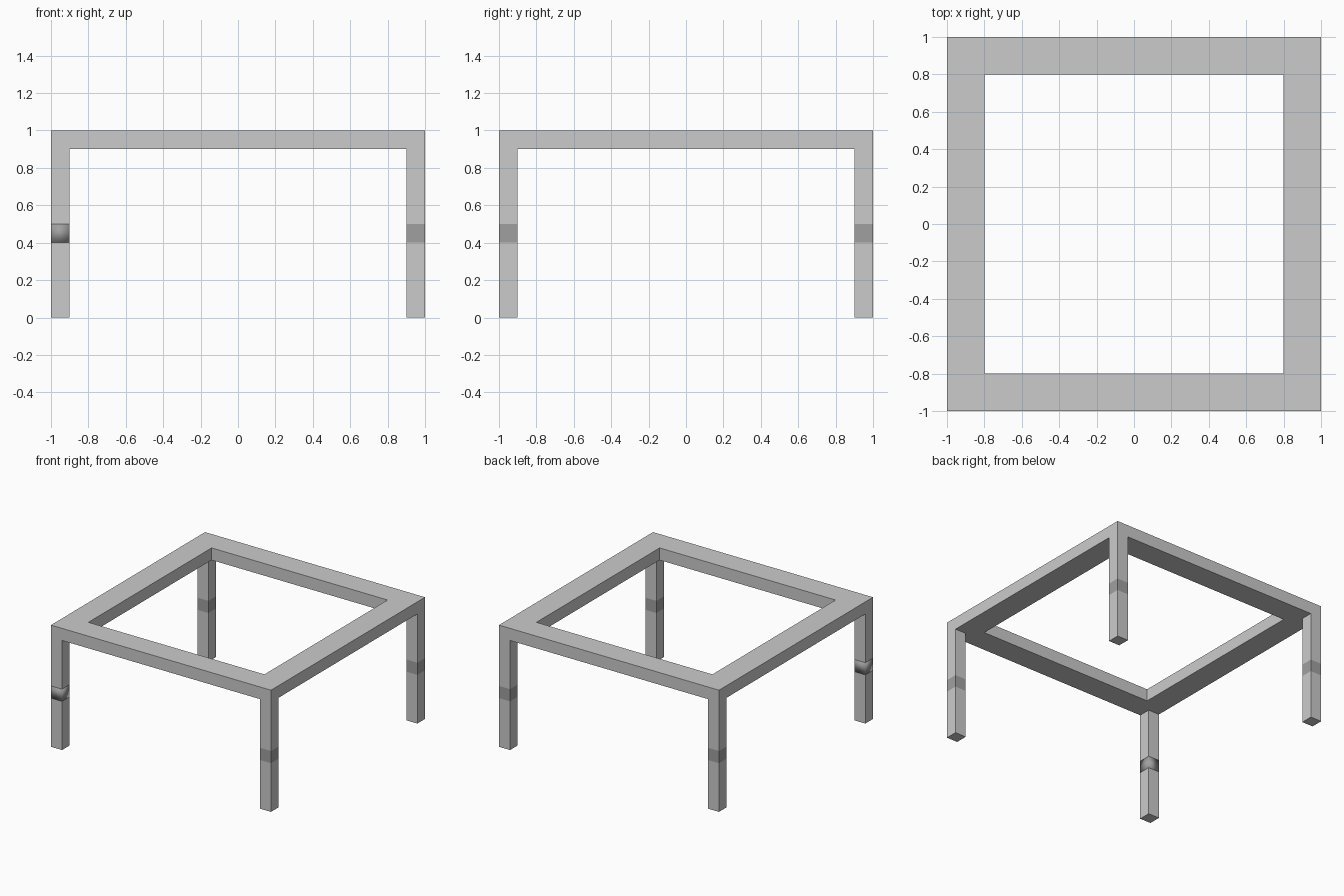
import bpy
import bmesh

if "Cube" in bpy.data.objects:
    bpy.data.objects.remove(bpy.data.objects["Cube"])


def material(name, rgb):
    mat = bpy.data.materials.new(name)
    mat.diffuse_color = (*rgb, 1)
    mat.use_nodes = True
    mat.node_tree.nodes["Principled BSDF"].inputs["Base Color"].default_value = mat.diffuse_color
    return mat


def add_object(name, bm, mat=None):
    bmesh.ops.recalc_face_normals(bm, faces=bm.faces)
    mesh = bpy.data.meshes.new(name)
    bm.to_mesh(mesh)
    bm.free()
    if mat:
        mesh.materials.append(mat)
    obj = bpy.data.objects.new(name, mesh)
    bpy.context.collection.objects.link(obj)
    return obj


def leg_block(name, x, y, z0, z1, mat=None):
    bm = bmesh.new()
    bmesh.ops.create_cube(bm, size=1)
    bmesh.ops.scale(bm, vec=(0.1, 0.1, z1 - z0), verts=bm.verts)
    bmesh.ops.translate(bm, vec=(x, y, (z0 + z1) / 2), verts=bm.verts)
    return add_object(name, bm, mat)


# Open square table frame: mitred ring extruded down
bm = bmesh.new()
corners = [(-1, -1), (1, -1), (1, 1), (-1, 1)]
outer = [bm.verts.new((x, y, 1)) for x, y in corners]
inner = [bm.verts.new((0.8 * x, 0.8 * y, 1)) for x, y in corners]
ring = [bm.faces.new((outer[i], outer[(i + 1) % 4], inner[(i + 1) % 4], inner[i]))
        for i in range(4)]
new = bmesh.ops.extrude_face_region(bm, geom=ring, use_keep_orig=True)["geom"]
bmesh.ops.translate(bm, vec=(0, 0, -0.1),
                    verts=[v for v in new if isinstance(v, bmesh.types.BMVert)])
add_object("top_frame", bm)

# Four square legs, each with two flush darker bands
mid_grey = material("mid_grey", (0.52, 0.53, 0.52))
dark_grey = material("dark_grey", (0.35, 0.35, 0.35))
for side, x in (("left", -0.95), ("right", 0.95)):
    for end, y in (("front", -0.95), ("back", 0.95)):
        leg = f"{end}_{side}_leg"
        leg_block(leg + "_foot", x, y, 0, 0.3)
        leg_block(leg + "_lower_band", x, y, 0.3, 0.4, mid_grey)
        upper = leg_block(leg + "_upper_band", x, y, 0.4, 0.5, dark_grey)
        leg_block(leg + "_post", x, y, 0.5, 0.9)
        # The front left upper band is smooth shaded
        if (side, end) == ("left", "front"):
            upper.data.shade_smooth()
